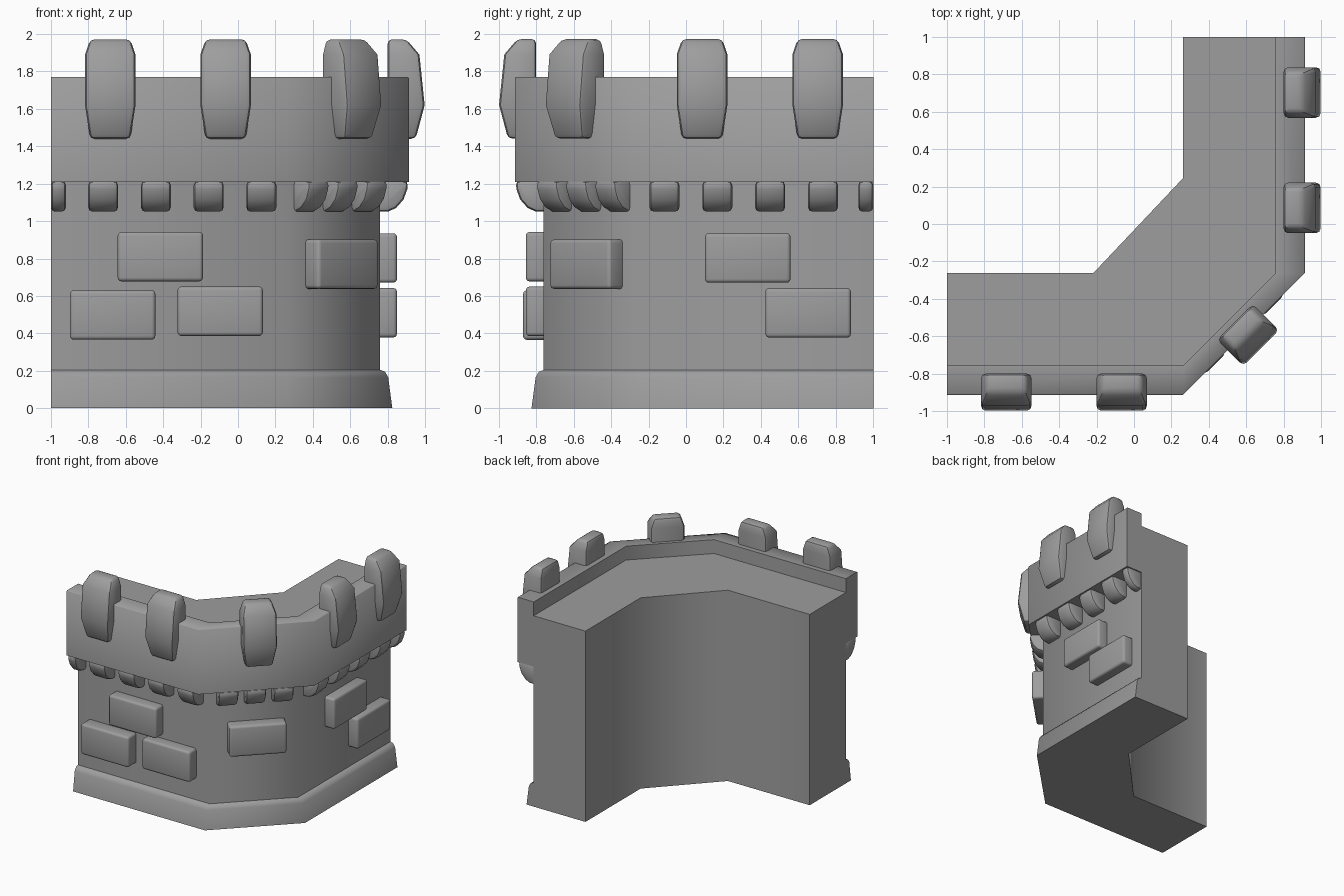
import bpy, bmesh
from math import sqrt, radians
from mathutils import Vector

if "Cube" in bpy.data.objects:
    bpy.data.objects.remove(bpy.data.objects["Cube"])

S = 1 / sqrt(2)
# Local frames of the three wall faces: direction along the wall, direction outward
SIDES = {
    "front": (Vector((1, 0, 0)), Vector((0, -1, 0))),
    "corner": (Vector((S, S, 0)), Vector((S, -S, 0))),
    "right": (Vector((0, 1, 0)), Vector((1, 0, 0))),
}
stone = bpy.data.materials.new("stone")
stone.diffuse_color = (0.34, 0.34, 0.34, 1)
stone.use_nodes = True
stone.node_tree.nodes["Principled BSDF"].inputs["Base Color"].default_value = stone.diffuse_color


def place(side, u, v, z):
    along, out = SIDES[side]
    return along * u + out * v + Vector((0, 0, z))


def loft(name, rings, bevel=0.0, segments=1, angle=35, edge_angle=25):
    """Skin closed rings of equal length, cap both ends."""
    bm = bmesh.new()
    vs = [[bm.verts.new(p) for p in r] for r in rings]
    n = len(vs[0])
    for a, b in zip(vs, vs[1:]):
        for i in range(n):
            j = (i + 1) % n
            bm.faces.new((a[i], a[j], b[j], b[i]))
    bm.faces.new(vs[0])
    bm.faces.new(vs[-1])
    bmesh.ops.recalc_face_normals(bm, faces=bm.faces)
    mesh = bpy.data.meshes.new(name)
    bm.to_mesh(mesh)
    bm.free()
    mesh.materials.append(stone)
    ob = bpy.data.objects.new(name, mesh)
    bpy.context.collection.objects.link(ob)
    bpy.ops.object.select_all(action='DESELECT')
    bpy.context.view_layer.objects.active = ob
    ob.select_set(True)
    if bevel:
        m = ob.modifiers.new("Bevel", 'BEVEL')
        m.width = bevel
        m.segments = segments
        m.limit_method = 'ANGLE'
        m.angle_limit = radians(edge_angle)
        bpy.ops.object.modifier_apply(modifier=m.name)
    bpy.ops.object.shade_smooth_by_angle(angle=radians(angle))
    return ob


# Wall: one cross-section (offset, height) swept around the chamfered corner
INNER, FLOOR = 0.262, 1.65
outer_profile = [(0.825, 0), (0.803, 0.165), (0.786, 0.195), (0.76, 0.205),
                 (0.76, 1.21), (0.914, 1.21), (0.914, 1.765), (0.909, 1.77),
                 (0.757, 1.77), (0.757, FLOOR)]
stations = [
    (lambda r: (-1, -r), (-1, -INNER)),
    (lambda r: (0.262, -r), (-0.217, -INNER)),
    (lambda r: (r, -0.262), (INNER, 0.245)),
    (lambda r: (r, 1), (INNER, 1)),
]
rings = []
for outer, inner in stations:
    ring = [(*outer(r), z) for r, z in outer_profile]
    rings.append(ring + [(*inner, FLOOR), (*inner, 0)])
loft("wall", rings, angle=48)


# Merlons: tapered blocks straddling the parapet
def merlon(side, u, back):
    sections = [(1.44, 0.107, 0.15), (1.62, 0.135, 0.198),
                (1.89, 0.135, 0.17), (1.972, 0.107, 0.10)]
    rings = [[place(side, u + du, back + dv, z) for du, dv in
              ((-w, 0), (w, 0), (w, d), (-w, d))] for z, w, d in sections]
    loft(f"merlon_{side}", rings, bevel=0.024, segments=2, edge_angle=40)


for u in (-0.683, -0.066):
    merlon("front", u, 0.80)
    merlon("right", -u + 0.02, 0.80)
merlon("corner", 0.012, 0.752)


# Corbels: rounded brackets under the parapet
def corbel(side, u, back, w=0.08):
    curve = [(-0.02, 1.215), (0.15, 1.215), (0.145, 1.17), (0.125, 1.115),
             (0.085, 1.07), (0.04, 1.05), (-0.02, 1.05)]
    rings = [[place(side, u + du, back + dv, z) for dv, z in curve]
             for du in (-w, w)]
    loft(f"corbel_{side}", rings, bevel=0.024, segments=2, edge_angle=40)


for i in range(4):
    u = 0.125 - 0.282 * i
    corbel("front", u, 0.76)
    corbel("right", -u + 0.01, 0.76)
corbel("front", -0.96, 0.76, 0.04)
corbel("right", 0.96, 0.76, 0.04)
for u in (-0.22, 0, 0.22):
    corbel("corner", u, 0.69)


# Bricks: raised rounded blocks on the wall faces
def brick(side, u, z, front):
    w, h, t = 0.228, 0.132, 0.13
    rings = [[place(side, u + du, v, z + dz) for du, dz in
              ((-w, -h), (w, -h), (w, h), (-w, h))] for v in (front - t, front)]
    loft(f"brick_{side}", rings, bevel=0.02, segments=3)


for spec in (("front", -0.415, 0.81, 0.855), ("front", -0.67, 0.498, 0.87),
             ("front", -0.095, 0.518, 0.855), ("right", 0.33, 0.803, 0.85),
             ("right", 0.652, 0.51, 0.85), ("corner", 0.016, 0.77, 0.823)):
    brick(*spec)
